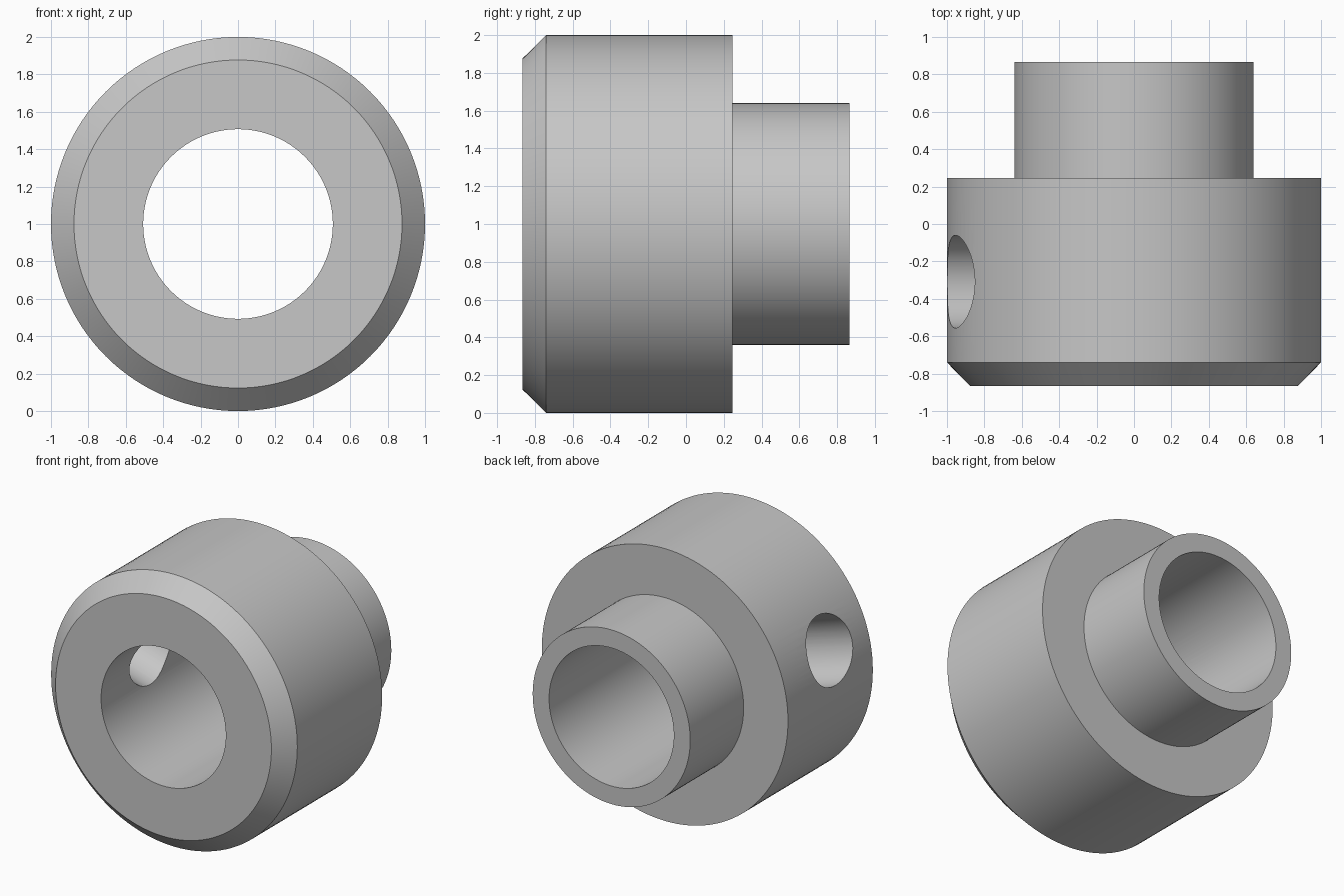
import bpy, bmesh, math
from mathutils import Matrix, Vector

default = bpy.data.objects.get("Cube")
if default:
    bpy.data.objects.remove(default, do_unlink=True)

SEGMENTS = 128
AXIS_Z = 1.0

# Plain grey metal
grey = bpy.data.materials.new("grey_metal")
grey.use_nodes = True
colour = (0.57, 0.57, 0.57, 1)
grey.diffuse_color = colour
grey.node_tree.nodes["Principled BSDF"].inputs["Base Color"].default_value = colour


def add_object(name, bm):
    bmesh.ops.recalc_face_normals(bm, faces=bm.faces)
    mesh = bpy.data.meshes.new(name)
    bm.to_mesh(mesh)
    bm.free()
    mesh.materials.append(grey)
    obj = bpy.data.objects.new(name, mesh)
    bpy.context.collection.objects.link(obj)
    return obj


# Collar with hub: closed (radius, y) section spun around the bore axis
section = [(0.507, -0.865), (0.877, -0.865), (1.0, -0.74), (1.0, 0.245),
           (0.64, 0.245), (0.64, 0.865), (0.507, 0.865)]
bm = bmesh.new()
verts = [bm.verts.new((r, y, AXIS_Z)) for r, y in section]
edges = [bm.edges.new((v, verts[i - 1])) for i, v in enumerate(verts)]
bmesh.ops.spin(bm, geom=verts + edges, cent=(0, 0, AXIS_Z), axis=(0, 1, 0),
               angle=math.tau, steps=SEGMENTS, use_merge=True)
bmesh.ops.remove_doubles(bm, verts=bm.verts, dist=0.0001)
collar = add_object("shaft_collar", bm)

# Radial set screw hole through one wall, tilted up from the right side
tilt = math.radians(17.3)
outward = Vector((-math.cos(tilt), 0, math.sin(tilt)))
bm = bmesh.new()
bmesh.ops.create_cone(
    bm, cap_ends=True, segments=64, radius1=0.248, radius2=0.248, depth=1.2,
    matrix=Matrix.Translation(outward * 0.7 + Vector((0, -0.308, AXIS_Z)))
    @ outward.to_track_quat("Z", "Y").to_matrix().to_4x4())
cutter = add_object("screw_hole_cutter", bm)
cutter.hide_render = True

cut = collar.modifiers.new("screw_hole", "BOOLEAN")
cut.operation = "DIFFERENCE"
cut.solver = "EXACT"
cut.object = cutter

bpy.ops.object.select_all(action="DESELECT")
collar.select_set(True)
bpy.context.view_layer.objects.active = collar
bpy.ops.object.modifier_apply(modifier=cut.name)
bpy.data.objects.remove(cutter, do_unlink=True)
bpy.ops.object.shade_smooth_by_angle(angle=math.radians(30))
